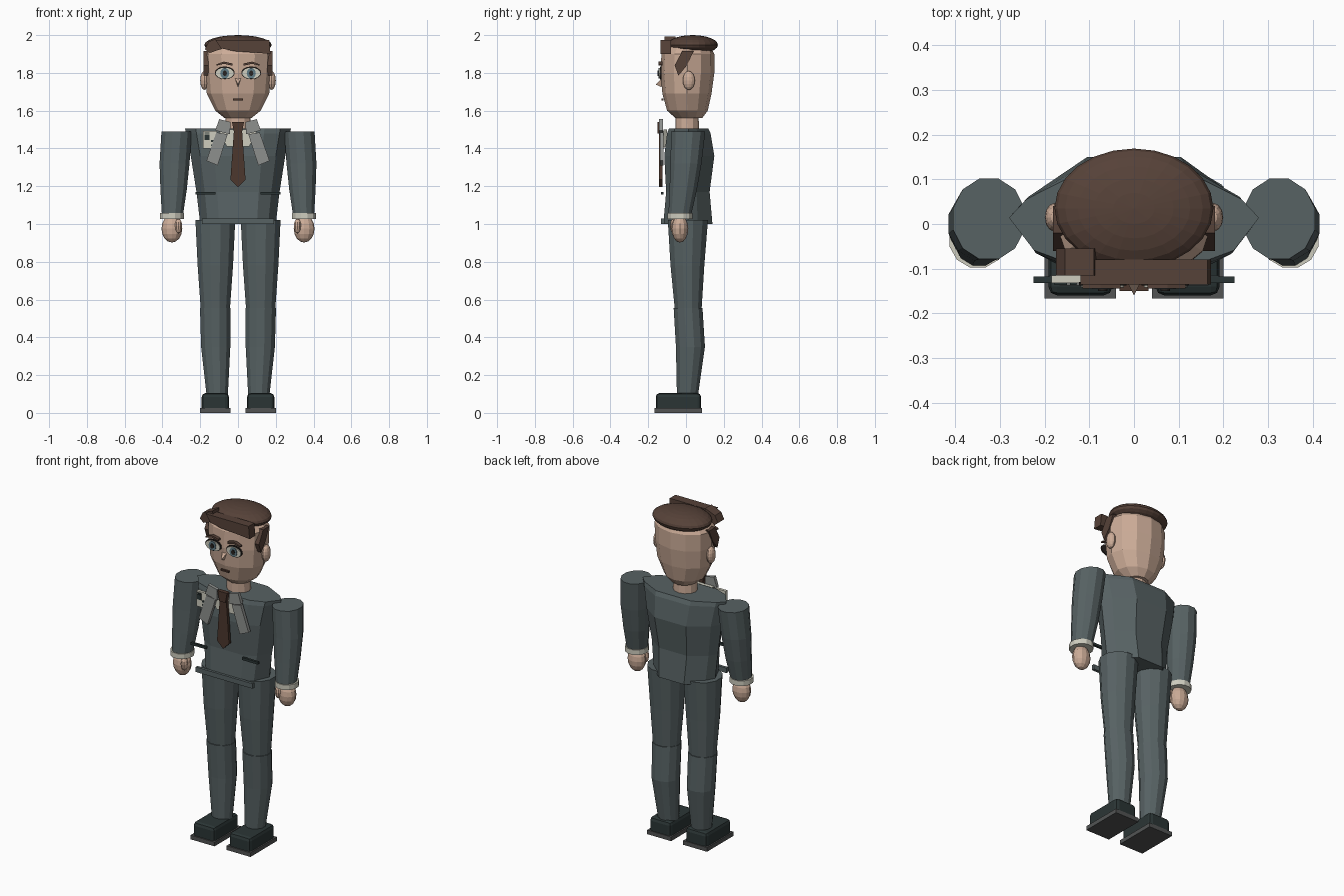
import bpy, bmesh, math
from mathutils import Matrix, Vector

COLOURS = {
    "suit_grey": (0.095, 0.122, 0.126), "hair_brown": (0.093, 0.054, 0.040),
    "tie_brown": (0.072, 0.038, 0.026), "skin": (0.60, 0.41, 0.31),
    "shoe_black": (0.024, 0.036, 0.036), "sole_grey": (0.085, 0.088, 0.088),
    "cream": (0.62, 0.61, 0.52), "lapel_grey": (0.27, 0.28, 0.27),
    "iris_blue": (0.12, 0.20, 0.24), "dark": (0.02, 0.016, 0.014),
}
MATS = {}
for key, rgb in COLOURS.items():
    MATS[key] = bpy.data.materials.new(key)
    MATS[key].diffuse_color = (*rgb, 1)


def finish(bm, name, mat):
    bmesh.ops.recalc_face_normals(bm, faces=bm.faces[:])
    me = bpy.data.meshes.new(name)
    bm.to_mesh(me)
    bm.free()
    me.materials.append(MATS[mat])
    ob = bpy.data.objects.new(name, me)
    bpy.context.collection.objects.link(ob)
    return ob


def ngon(n, turn=0.0):
    return [(math.cos(2 * math.pi * (i + turn) / n), math.sin(2 * math.pi * (i + turn) / n))
            for i in range(n)]


def loft(name, mat, rings, outline):
    """Rings are (z, x centre, x radius, y front, y back)."""
    bm = bmesh.new()
    loops = []
    for z, cx, rx, y0, y1 in rings:
        cy, ry = (y0 + y1) / 2, (y1 - y0) / 2
        loops.append([bm.verts.new((cx + rx * u, cy + ry * v, z)) for u, v in outline])
    n = len(outline)
    for a, b in zip(loops, loops[1:]):
        for i in range(n):
            bm.faces.new((a[i], a[(i + 1) % n], b[(i + 1) % n], b[i]))
    bm.faces.new(loops[0])
    bm.faces.new(loops[-1])
    return finish(bm, name, mat)


def ball(name, mat, loc, size, seg=12, rows=8):
    bm = bmesh.new()
    bmesh.ops.create_uvsphere(bm, u_segments=seg, v_segments=rows, radius=1,
                              matrix=Matrix.Translation(loc) @ Matrix.Diagonal((*size, 1)))
    return finish(bm, name, mat)


def box(name, mat, lo, hi, bevel=0):
    lo, hi = Vector(lo), Vector(hi)
    bm = bmesh.new()
    bmesh.ops.create_cube(bm, size=1, matrix=Matrix.Translation((lo + hi) / 2)
                          @ Matrix.Diagonal((*(hi - lo), 1)))
    if bevel:
        edges = [e for e in bm.edges if max(v.co.z for v in e.verts) > lo.z + 0.01]
        bmesh.ops.bevel(bm, geom=edges, offset=bevel, segments=2, profile=0.5, affect='EDGES')
    return finish(bm, name, mat)


def plate(name, mat, pts, y, thick=0.008, side=1):
    """Polygon in x-z, front face at y."""
    bm = bmesh.new()
    a = [bm.verts.new((side * x, y, z)) for x, z in pts]
    b = [bm.verts.new((side * x, y + thick, z)) for x, z in pts]
    bm.faces.new(a)
    bm.faces.new(b)
    for i in range(len(a)):
        j = (i + 1) % len(a)
        bm.faces.new((a[i], a[j], b[j], b[i]))
    return finish(bm, name, mat)


def disc(name, mat, x, z, rx, rz, y, thick=0.004):
    return plate(name, mat, [(x + rx * u, z + rz * v) for u, v in ngon(16)], y, thick)


# jacket
body = [(1, 0), (0.86, 0.4), (0.42, 1), (-0.42, 1), (-0.86, 0.4),
        (-1, 0), (-0.8, -0.7), (-0.5, -1), (0.5, -1), (0.8, -0.7)]
loft("jacket", "suit_grey", [
    (1.0, 0, 0.20, -0.12, 0.14), (1.17, 0, 0.22, -0.105, 0.125), (1.36, 0, 0.25, -0.115, 0.15),
    (1.48, 0, 0.275, -0.10, 0.13), (1.505, 0, 0.28, -0.09, 0.118)], body)
box("jacket_hem", "suit_grey", (-0.19, -0.132, 1.0), (0.19, -0.115, 1.03))

# neck and head
loft("neck", "skin", [(1.49, 0, 0.07, -0.055, 0.07), (1.60, 0, 0.065, -0.055, 0.065)], ngon(12))
loft("head", "skin", [
    (1.56, 0, 0.07, -0.055, 0.085), (1.60, 0, 0.12, -0.10, 0.115), (1.69, 0, 0.165, -0.125, 0.135),
    (1.80, 0, 0.175, -0.135, 0.15), (1.90, 0, 0.178, -0.13, 0.15), (1.96, 0, 0.13, -0.09, 0.12)],
    ngon(12))

# hair
ball("hair_cap", "hair_brown", (0, 0.035, 1.948), (0.178, 0.134, 0.052), 24, 12)
plate("fringe_main", "hair_brown", [(-0.12, 1.975), (0.165, 1.975), (0.172, 1.90), (0.12, 1.905),
                                    (-0.02, 1.915), (-0.09, 1.93)], -0.135, 0.055)
plate("fringe_side", "hair_brown", [(-0.175, 1.925), (-0.155, 1.965), (-0.09, 1.992),
                                    (-0.08, 1.93), (-0.15, 1.905)], -0.115, 0.06)
for s, tag in ((-1, "left"), (1, "right")):
    # sideburn, extruded outward from the temple
    bm = bmesh.new()
    prof = [(-0.02, 1.915), (0.04, 1.915), (0.005, 1.84), (-0.04, 1.785), (-0.06, 1.84)]
    a = [bm.verts.new((s * 0.155, y, z)) for y, z in prof]
    b = [bm.verts.new((s * 0.182, y, z)) for y, z in prof]
    bm.faces.new(a)
    bm.faces.new(b)
    for i in range(5):
        bm.faces.new((a[i], a[(i + 1) % 5], b[(i + 1) % 5], b[i]))
    finish(bm, tag + "_sideburn", "hair_brown")

    ball(tag + "_ear", "skin", (s * 0.178, 0.015, 1.76), (0.022, 0.032, 0.05))

    # eye layers and brow
    x = s * 0.07
    disc(tag + "_eye_rim", "dark", x, 1.80, 0.053, 0.034, -0.138, 0.008)
    disc(tag + "_eye_white", "cream", x, 1.798, 0.048, 0.029, -0.142)
    disc(tag + "_iris", "iris_blue", x, 1.798, 0.024, 0.028, -0.146)
    disc(tag + "_pupil", "dark", x, 1.798, 0.011, 0.015, -0.150)
    plate(tag + "_brow", "hair_brown", [(0.03, 1.838), (0.03, 1.85), (0.075, 1.86), (0.115, 1.845),
                                        (0.115, 1.838), (0.075, 1.848)], -0.145, 0.02, s)

    # arm, cuff, hand
    loft(tag + "_sleeve", "suit_grey", [
        (1.05, s * 0.347, 0.058, -0.095, 0.03), (1.18, s * 0.341, 0.072, -0.09, 0.06),
        (1.32, s * 0.336, 0.082, -0.085, 0.085), (1.49, s * 0.325, 0.083, -0.082, 0.105)],
        ngon(12, 0.5))
    loft(tag + "_cuff", "cream", [(1.027, s * 0.35, 0.066, -0.1, 0.036),
                                  (1.058, s * 0.35, 0.066, -0.1, 0.036)], ngon(12, 0.5))
    ball(tag + "_hand", "skin", (s * 0.35, -0.032, 0.975), (0.055, 0.044, 0.073), 12, 8)
    ball(tag + "_thumb", "skin", (s * 0.315, -0.063, 0.99), (0.02, 0.022, 0.04), 10, 6)

    # trousers
    loft(tag + "_upper_leg", "suit_grey", [
        (0.55, s * 0.12, 0.080, -0.062, 0.085), (0.78, s * 0.12, 0.097, -0.085, 0.10),
        (1.02, s * 0.12, 0.109, -0.10, 0.12)], ngon(12, 0.5))
    loft(tag + "_lower_leg", "suit_grey", [
        (0.09, s * 0.11, 0.058, -0.05, 0.065), (0.35, s * 0.118, 0.080, -0.056, 0.103),
        (0.555, s * 0.12, 0.084, -0.068, 0.09)], ngon(12, 0.5))

    # shoe
    xs = sorted((s * 0.048, s * 0.192))
    box(tag + "_shoe", "shoe_black", (xs[0], -0.16, 0.02), (xs[1], 0.08, 0.105), 0.02)
    xs = sorted((s * 0.04, s * 0.2))
    box(tag + "_sole", "sole_grey", (xs[0], -0.167, 0), (xs[1], 0.085, 0.025))

    # collar, lapel, pocket flap
    plate(tag + "_collar", "lapel_grey", [(0.1, 1.555), (0.04, 1.54), (0.042, 1.475),
                                          (0.12, 1.495)], -0.142, 0.02, s)
    plate(tag + "_lapel", "lapel_grey", [(0.055, 1.475), (0.115, 1.485), (0.167, 1.335),
                                         (0.108, 1.31), (0.072, 1.42)], -0.138, 0.02, s)
    xs = sorted((s * 0.12, s * 0.225))
    box(tag + "_pocket", "shoe_black", (xs[0], -0.132, 1.155), (xs[1], -0.118, 1.17))

# nose and mouth
bm = bmesh.new()
nose = [bm.verts.new(p) for p in ((-0.015, -0.13, 1.77), (0.015, -0.13, 1.77),
                                  (0, -0.13, 1.725), (0, -0.16, 1.738))]
for f in ((0, 1, 2), (0, 1, 3), (1, 2, 3), (2, 0, 3)):
    bm.faces.new([nose[i] for i in f])
finish(bm, "nose", "skin")
box("mouth", "tie_brown", (-0.027, -0.13, 1.655), (0.027, -0.118, 1.664))

# shirt and tie
plate("shirt_front", "cream", [(-0.105, 1.50), (0.105, 1.50), (0.06, 1.41), (-0.06, 1.41)],
      -0.12, 0.02)
plate("tie_blade", "tie_brown", [(-0.022, 1.49), (0.022, 1.49), (0.04, 1.235), (0, 1.195),
                                 (-0.04, 1.235)], -0.143, 0.018)
plate("tie_knot", "tie_brown", [(-0.032, 1.54), (0.032, 1.54), (0.02, 1.48), (-0.02, 1.48)],
      -0.15, 0.026)

# chest badge with markings
box("badge", "cream", (-0.185, -0.132, 1.40), (-0.112, -0.115, 1.493))
for i, (x0, x1, z0, z1) in enumerate(((-0.178, -0.15, 1.445, 1.475), (-0.143, -0.12, 1.435, 1.445),
                                      (-0.143, -0.12, 1.412, 1.422), (-0.178, -0.15, 1.478, 1.485))):
    box("badge_mark_%d" % i, "shoe_black", (x0, -0.137, z0), (x1, -0.13, z1))
